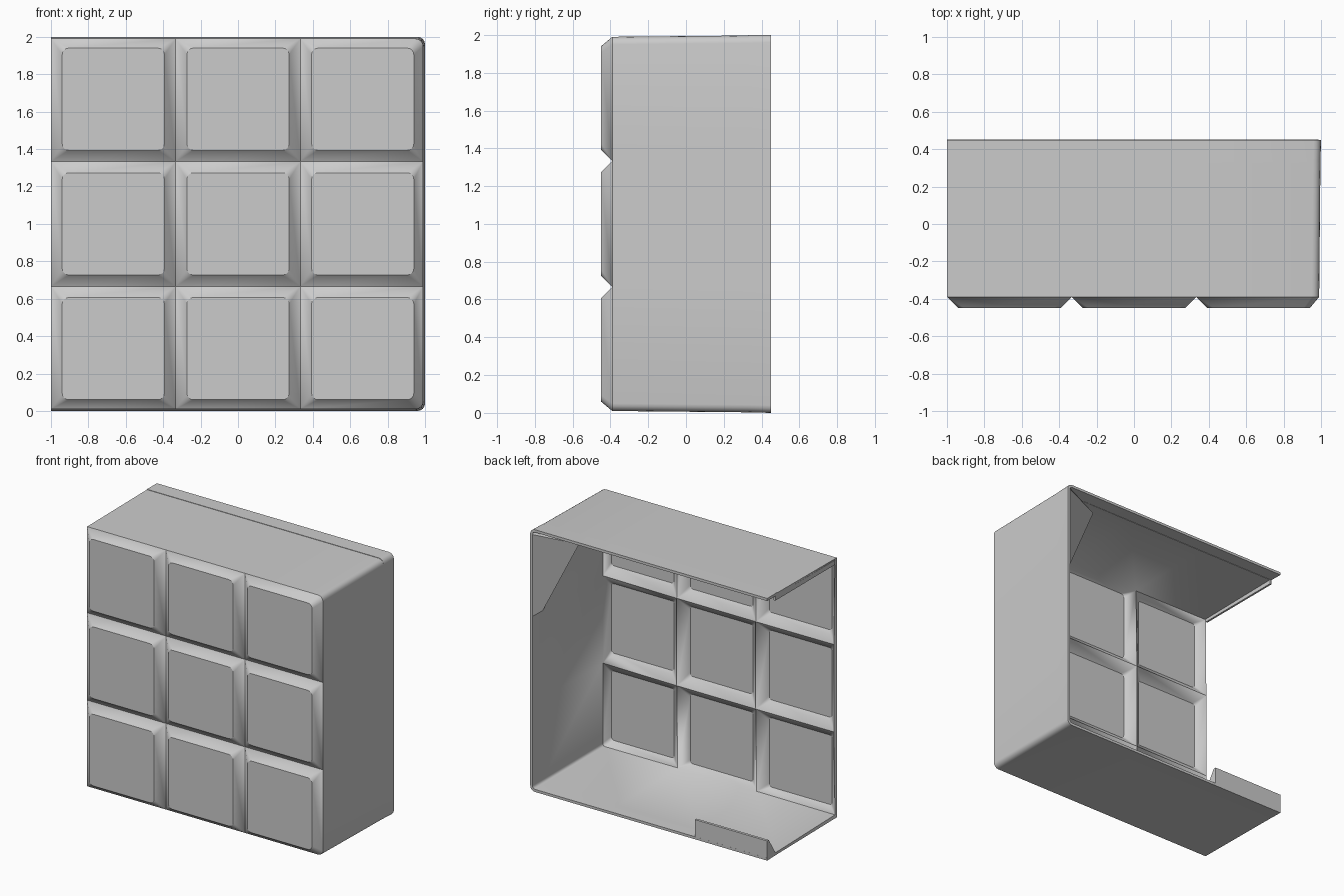
import bpy, bmesh
from math import sin, cos, pi

if "Cube" in bpy.data.objects:
    bpy.data.objects.remove(bpy.data.objects["Cube"], do_unlink=True)

GREY = (0.6, 0.6, 0.6, 1)
mat = bpy.data.materials.new("plain_grey")
mat.use_nodes = True
mat.diffuse_color = GREY
mat.node_tree.nodes["Principled BSDF"].inputs["Base Color"].default_value = GREY

FRONT, GROOVE, STEP, BACK = -0.45, -0.39, 0.33, 0.45
THIRD, STEPS, CORNER, DRAFT = 2 / 3, 4, 0.04, 0.01


def arc(cx, cz, r, start):
    """Quarter circle running clockwise from the start angle."""
    angles = [start - pi / 2 * i / STEPS for i in range(STEPS + 1)]
    return [(cx + r * cos(a), cz + r * sin(a)) for a in angles]


def rounded_rect(x0, x1, z0, z1, radii):
    """Loop with corners top right, bottom right, bottom left, top left."""
    a, b, c, d = radii
    return (arc(x1 - a, z1 - a, a, pi / 2) + arc(x1 - b, z0 + b, b, 0)
            + arc(x0 + c, z0 + c, c, -pi / 2) + arc(x0 + d, z1 - d, d, pi))


def make_object(name, bm):
    mesh = bpy.data.meshes.new(name)
    bm.to_mesh(mesh)
    bm.free()
    mesh.materials.append(mat)
    obj = bpy.data.objects.new(name, mesh)
    bpy.context.collection.objects.link(obj)
    return obj


def select_only(obj):
    bpy.ops.object.select_all(action='DESELECT')
    obj.select_set(True)
    bpy.context.view_layer.objects.active = obj


bm = bmesh.new()
cache = {}


def vert(x, y, z):
    key = (round(x, 4), round(y, 4), round(z, 4))
    if key not in cache:
        cache[key] = bm.verts.new((x, y, z))
    return cache[key]


def face(verts):
    unique = list(dict.fromkeys(verts))
    if len(unique) > 2:
        bm.faces.new(unique)


# Nine raised front panels with bevelled borders
for col in range(3):
    for row in range(3):
        x0, z0 = col * THIRD - 1, row * THIRD
        x1, z1 = x0 + THIRD, z0 + THIRD
        inset = 0.06
        inner = rounded_rect(x0 + inset, x1 - inset, z0 + inset, z1 - inset, [0.035] * 4)
        right, top, bottom = col == 2, row == 2, row == 0
        radii = (CORNER * (right and top), CORNER * (right and bottom), 0, 0)
        outer = rounded_rect(x0, x1 - DRAFT * right, z0 + DRAFT * bottom,
                             z1 - DRAFT * top, radii)
        inner = [vert(x, FRONT, z) for x, z in inner]
        outer = [vert(x, GROOVE, z) for x, z in outer]
        face(inner)
        for i in range(len(inner)):
            j = (i + 1) % len(inner)
            face([inner[i], outer[i], outer[j], inner[j]])


# Top, side and bottom walls, with a faint step near the back of the top
def wall_ring(y, d, lift=0):
    hi, lo, side = 2 - d, d, 1 - d
    ring = [(x, hi) for x in (-1, -THIRD / 2, THIRD / 2)]
    ring += arc(side - CORNER, hi - CORNER, CORNER, pi / 2)
    ring += [(side, 2 * THIRD), (side, THIRD)]
    ring += arc(side - CORNER, lo + CORNER, CORNER, 0)
    ring += [(x, lo) for x in (THIRD / 2, -THIRD / 2, -1)]
    raised = [z + lift * max(0, (z - hi + CORNER) / CORNER) for _, z in ring]
    return [vert(p[0], y, z) for p, z in zip(ring, raised)]


rings = [wall_ring(GROOVE, DRAFT), wall_ring(STEP, 0.003),
         wall_ring(STEP, 0.003, 0.003), wall_ring(BACK, 0)]
for a, b in zip(rings, rings[1:]):
    for i in range(len(a) - 1):
        face([a[i], b[i], b[i + 1], a[i + 1]])

bmesh.ops.recalc_face_normals(bm, faces=bm.faces[:])
front_face = min(bm.faces, key=lambda f: f.calc_center_median().y)
if front_face.normal.y > 0:
    bmesh.ops.reverse_faces(bm, faces=bm.faces[:])

shell = make_object("panelled_shell", bm)
solid = shell.modifiers.new("thickness", 'SOLIDIFY')
solid.thickness = 0.02
solid.offset = -1
solid.use_even_offset = True
select_only(shell)
bpy.ops.object.modifier_apply(modifier=solid.name)
bpy.ops.object.shade_smooth_by_angle(angle=pi / 6)


# Prism stretched along one axis
def prism(name, profile, shift):
    b = bmesh.new()
    base = b.faces.new([b.verts.new(p) for p in profile])
    new = bmesh.ops.extrude_face_region(b, geom=[base])["geom"]
    bmesh.ops.translate(b, vec=shift,
                        verts=[g for g in new if isinstance(g, bmesh.types.BMVert)])
    bmesh.ops.recalc_face_normals(b, faces=b.faces[:])
    return make_object(name, b)


# Sloped catch on the floor at the open back corner
catch = [(BACK, 0.005), (BACK, 0.15), (0.43, 0.15), (0.35, 0.02), (0.35, 0.005)]
prism("back_catch", [(-1, y, z) for y, z in catch], (0.61, 0, 0))

# Thin bead under the open edge of the top wall
bead = [(-1, 1.945), (-0.985, 1.945), (-0.985, 1.98), (-1, 1.98)]
prism("top_edge_bead", [(x, GROOVE + 0.02, z) for x, z in bead], (0, STEP - GROOVE, 0))
